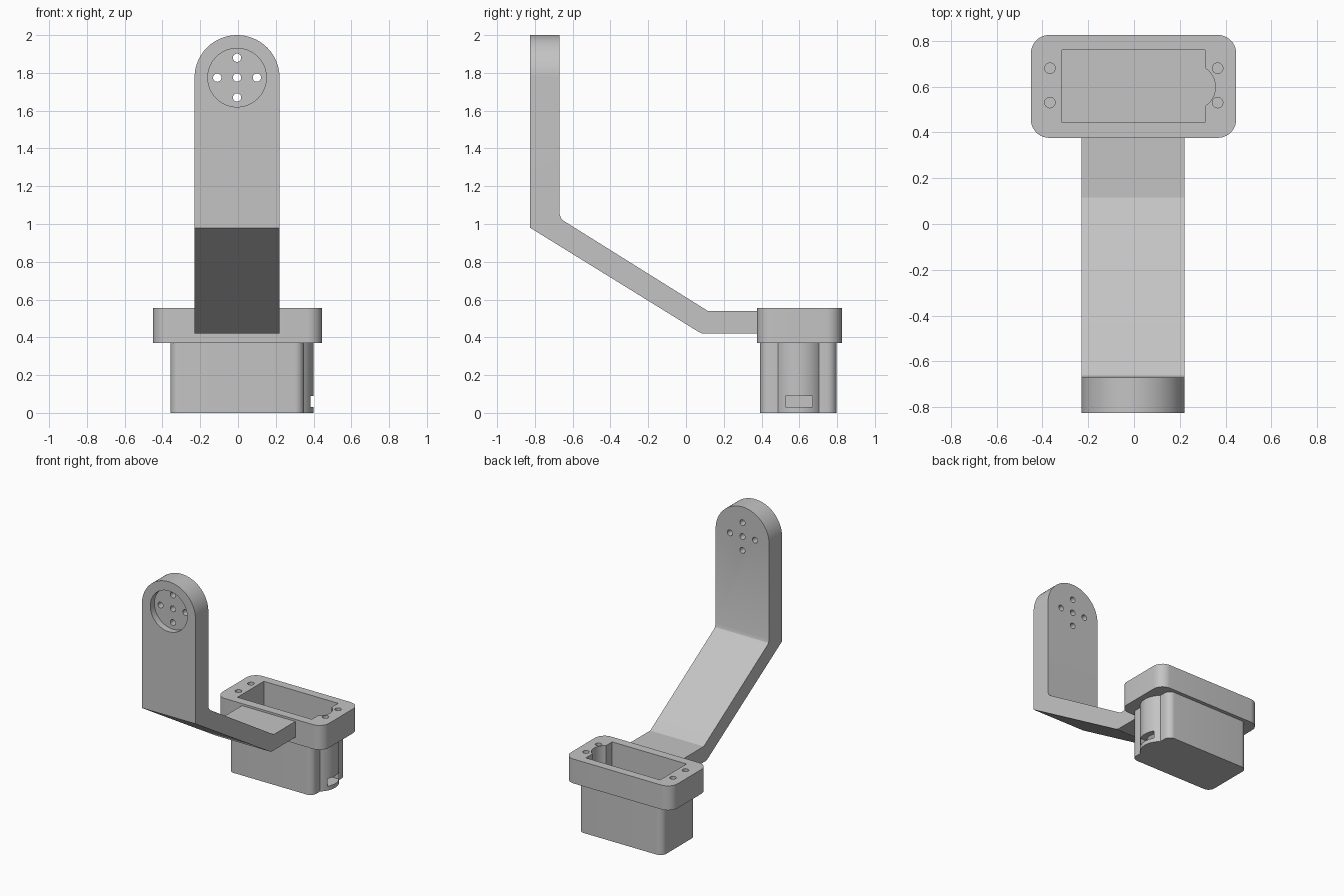
import bpy, bmesh, math
from mathutils import Vector

if "Cube" in bpy.data.objects:
    bpy.data.objects.remove(bpy.data.objects["Cube"])

grey = bpy.data.materials.new("plain_grey")
grey.diffuse_color = (0.55, 0.55, 0.55, 1)
grey.use_nodes = True
grey.node_tree.nodes["Principled BSDF"].inputs["Base Color"].default_value = grey.diffuse_color

CX = -0.005      # centre line of the arm
HUB_Z = 1.775    # centre of the rounded arm end


def prism(name, outline, lo, hi, axis):
    """Extrude a 2D outline along an axis: X takes (y,z), Y takes (x,z), Z takes (x,y)."""
    place = {"X": lambda a, b, t: (t, a, b),
             "Y": lambda a, b, t: (a, t, b),
             "Z": lambda a, b, t: (a, b, t)}[axis]
    bm = bmesh.new()
    face = bm.faces.new([bm.verts.new(place(a, b, lo)) for a, b in outline])
    ext = bmesh.ops.extrude_face_region(bm, geom=[face])
    verts = [v for v in ext["geom"] if isinstance(v, bmesh.types.BMVert)]
    bmesh.ops.translate(bm, verts=verts, vec=Vector(place(0, 0, hi - lo)))
    bmesh.ops.recalc_face_normals(bm, faces=bm.faces)
    mesh = bpy.data.meshes.new(name)
    bm.to_mesh(mesh)
    bm.free()
    mesh.materials.append(grey)
    ob = bpy.data.objects.new(name, mesh)
    bpy.context.collection.objects.link(ob)
    return ob


def arc(cx, cy, r, a0, a1, n):
    return [(cx + r * math.cos(math.radians(a0 + (a1 - a0) * i / n)),
             cy + r * math.sin(math.radians(a0 + (a1 - a0) * i / n))) for i in range(n + 1)]


def circle(cx, cy, r, n=32):
    return arc(cx, cy, r, 0, 360, n)[:-1]


def box(x0, x1, y0, y1, r=0):
    """Rectangle outline, with rounded corners when r is given."""
    if not r:
        return [(x0, y0), (x1, y0), (x1, y1), (x0, y1)]
    return (arc(x1 - r, y1 - r, r, 0, 90, 10) + arc(x0 + r, y1 - r, r, 90, 180, 10)
            + arc(x0 + r, y0 + r, r, 180, 270, 10) + arc(x1 - r, y0 + r, r, 270, 360, 10))


def combine(target, tool, operation):
    mod = target.modifiers.new("join", "BOOLEAN")
    mod.operation, mod.object, mod.solver = operation, tool, "EXACT"
    bpy.context.view_layer.objects.active = target
    bpy.ops.object.modifier_apply(modifier=mod.name)
    bpy.data.objects.remove(tool)


def finish(ob):
    bpy.ops.object.select_all(action="DESELECT")
    ob.select_set(True)
    bpy.context.view_layer.objects.active = ob
    bpy.ops.object.shade_smooth_by_angle(angle=math.radians(25))


# Bent arm: side profile trimmed by a round-topped front outline
side = [(-0.825, 2.1), (-0.825, 0.98), (0.065, 0.43), (0.085, 0.42), (0.375, 0.42),
        (0.375, 0.54), (0.115, 0.54), (-0.645, 1.015), (-0.662, 1.03), (-0.67, 1.055),
        (-0.67, 2.1)]
arm = prism("bent_arm", side, CX - 0.3, CX + 0.3, "X")
front = [(CX - 0.225, 0), (CX + 0.225, 0)] + arc(CX, HUB_Z, 0.225, 0, 180, 48)
combine(arm, prism("arm_outline", front, -1, 1, "Y"), "INTERSECT")

# Round recess in the front and five through holes
combine(arm, prism("recess", circle(CX, HUB_Z, 0.155, 64), -1, -0.775, "Y"), "DIFFERENCE")
for dx, dz in ((0, 0), (1, 0), (-1, 0), (0, 1), (0, -1)):
    hole = circle(CX + dx * 0.105, HUB_Z + dz * 0.105, 0.022, 24)
    combine(arm, prism("hole", hole, -1, -0.5, "Y"), "DIFFERENCE")
finish(arm)

# Housing: wide flange, narrower body and a round bulge on the right
housing = prism("motor_housing", box(-0.45, 0.446, 0.376, 0.825, 0.08), 0.37, 0.555, "Z")
body = prism("body", box(-0.358, 0.35, 0.392, 0.797, 0.05), 0, 0.45, "Z")
combine(body, prism("bulge", circle(0.256, 0.595, 0.144, 64), 0, 0.45, "Z"), "UNION")
combine(housing, body, "UNION")

# Pocket with a round notch, and a cable slot through the bulge
combine(housing, prism("pocket", box(-0.315, 0.31, 0.443, 0.76), 0.03, 1, "Z"), "DIFFERENCE")
combine(housing, prism("notch", circle(0.256, 0.598, 0.099, 64), 0.03, 1, "Z"), "DIFFERENCE")
combine(housing, prism("slot", box(0.527, 0.67, 0.032, 0.09), 0.30, 0.6, "X"), "DIFFERENCE")

# Four blind screw holes in the flange
for x in (-0.367, 0.365):
    for y in (0.53, 0.68):
        combine(housing, prism("screw", circle(x, y, 0.023, 24), 0.42, 1, "Z"), "DIFFERENCE")
finish(housing)
